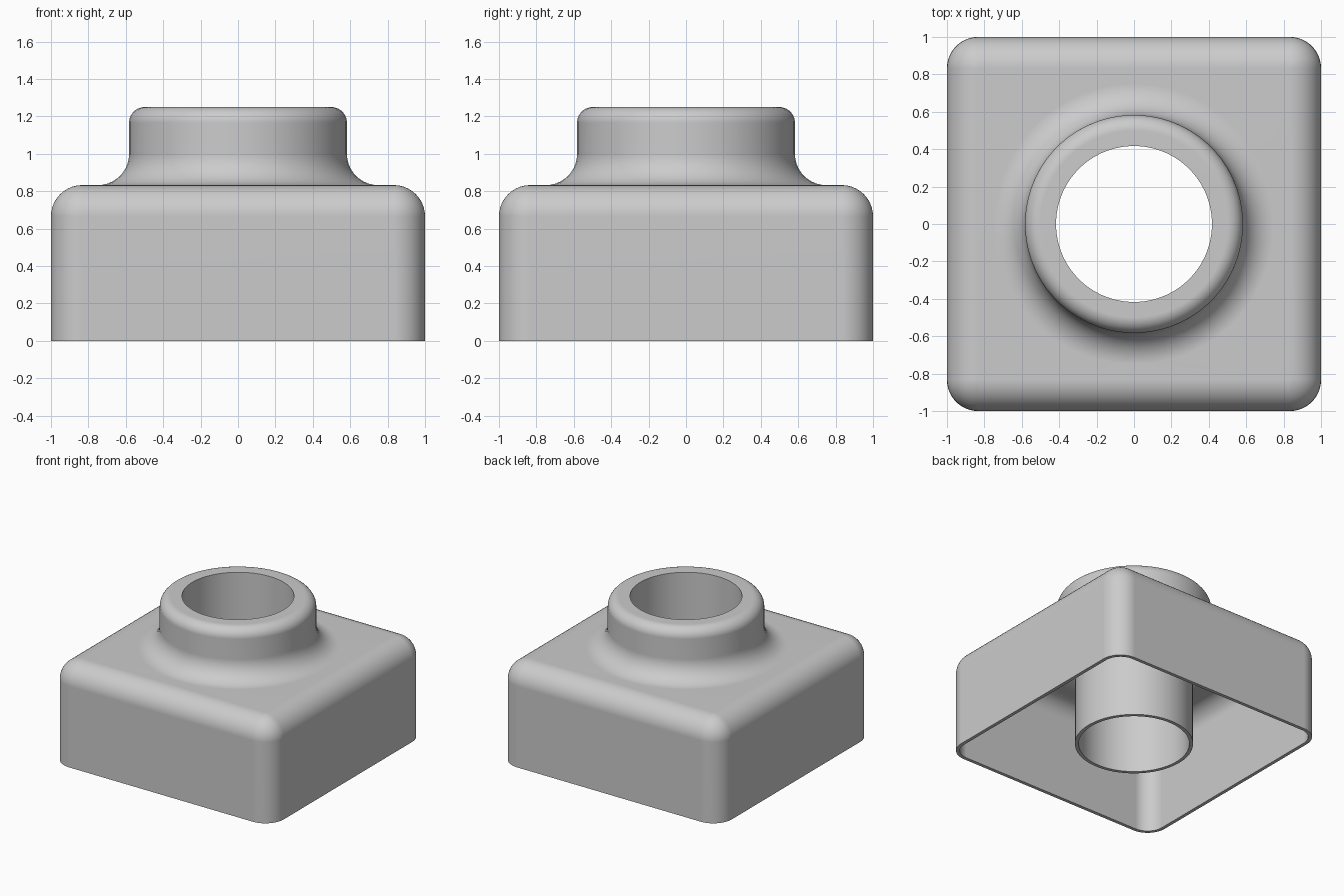
import bpy, bmesh, math
from math import sin, cos, pi

cube = bpy.data.objects.get("Cube")
if cube:
    bpy.data.objects.remove(cube)

WALL = 0.028       # shell thickness
K = 16             # points per quarter turn
ARC = 10           # steps per fillet
BODY_TOP, BODY_R = 0.833, 0.167
COLLAR, COLLAR_TOP, COLLAR_R = 0.583, 1.25, 0.083
HOLE = 0.417


def square_ring(half, r, z):
    """Rounded square with corner radius r."""
    pts = []
    for q in range(4):
        sx, sy = [(1, 1), (-1, 1), (-1, -1), (1, -1)][q]
        for i in range(K):
            a = (q + i / (K - 1)) * pi / 2
            pts.append((sx * (half - r) + r * cos(a), sy * (half - r) + r * sin(a), z))
    return pts


def circle_ring(r, z):
    angles = [(i + 0.5) * pi / 2 / K for i in range(4 * K)]
    return [(r * cos(a), r * sin(a), z) for a in angles]


def skin(t):
    """Rings from the bottom edge to the collar's flat top, offset inward by t."""
    steps = [i / ARC * pi / 2 for i in range(ARC + 1)]
    r, flare, lip = BODY_R - t, BODY_R + t, COLLAR_R - t
    top, rad, rim = BODY_TOP - t, COLLAR - t, COLLAR_TOP - t
    rings = [square_ring(1 - t, r, 0)]
    # rounded upper edge of the body
    rings += [square_ring(1 - t - r + r * cos(a), r * cos(a), top - r + r * sin(a))
              for a in steps]
    # flared foot of the collar
    rings += [circle_ring(rad + flare * (1 - sin(a)), top + flare * (1 - cos(a)))
              for a in steps]
    # rounded lip of the collar
    rings += [circle_ring(rad - lip + lip * cos(a), rim - lip + lip * sin(a))
              for a in steps]
    return rings


# Outer skin, bore, tube wall and inner skin form one closed loop of rings
rings = skin(0)
rings += [circle_ring(HOLE, COLLAR_TOP), circle_ring(HOLE, 0)]
rings += [circle_ring(HOLE + WALL, 0), circle_ring(HOLE + WALL, COLLAR_TOP - WALL)]
rings += reversed(skin(WALL))

bm = bmesh.new()
loops = [[bm.verts.new(p) for p in ring] for ring in rings]
n = 4 * K
for a, b in zip(loops, loops[1:] + loops[:1]):
    for i in range(n):
        j = (i + 1) % n
        bm.faces.new((a[i], a[j], b[j], b[i]))
bmesh.ops.remove_doubles(bm, verts=bm.verts, dist=1e-5)
bmesh.ops.recalc_face_normals(bm, faces=bm.faces)
mesh = bpy.data.meshes.new("hollow_collared_block")
bm.to_mesh(mesh)
bm.free()

block = bpy.data.objects.new("hollow_collared_block", mesh)
bpy.context.collection.objects.link(block)

# Plain grey
grey = bpy.data.materials.new("plain_grey")
grey.use_nodes = True
colour = (0.6, 0.6, 0.6, 1)
grey.diffuse_color = colour
grey.node_tree.nodes["Principled BSDF"].inputs["Base Color"].default_value = colour
mesh.materials.append(grey)

# Smooth fillets, crisp rims, flat faces kept flat
bpy.context.view_layer.objects.active = block
block.select_set(True)
bpy.ops.object.shade_smooth_by_angle(angle=math.radians(35))
weighted = block.modifiers.new("weighted_normals", 'WEIGHTED_NORMAL')
weighted.keep_sharp = True
